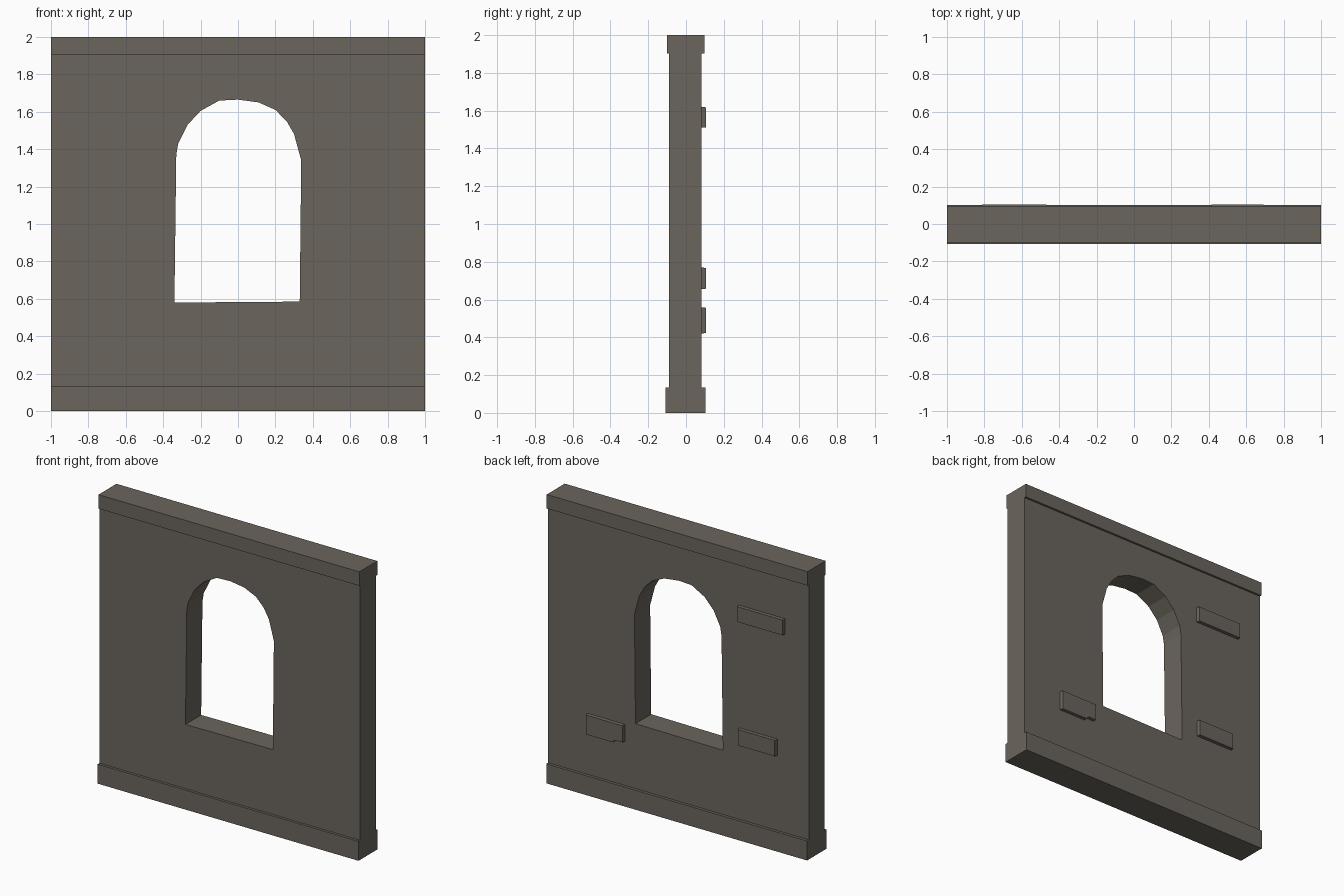
import bpy
import bmesh
from mathutils import Vector

cube = bpy.data.objects.get("Cube")
if cube:
    bpy.data.objects.remove(cube, do_unlink=True)

stone = bpy.data.materials.new("grey_brown_stone")
stone.use_nodes = True
COLOUR = (0.145, 0.128, 0.107, 1)
stone.diffuse_color = COLOUR
shader = next(n for n in stone.node_tree.nodes if n.type == 'BSDF_PRINCIPLED')
shader.inputs["Base Color"].default_value = COLOUR
shader.inputs["Roughness"].default_value = 0.9


def slab(name, loops, front, back, taper=1.0):
    """Extrude x-z outlines from front to back; later loops are holes."""
    bm = bmesh.new()
    cap_edges = {front: [], back: []}
    for loop in loops:
        centre = sum((Vector(p) for p in loop), Vector((0, 0))) / len(loop)
        rings = []
        for y, scale in ((front, 1.0), (back, taper)):
            pts = [centre + (Vector(p) - centre) * scale for p in loop]
            ring = [bm.verts.new((p.x, y, p.y)) for p in pts]
            cap_edges[y] += [bm.edges.new((ring[i - 1], ring[i]))
                             for i in range(len(ring))]
            rings.append(ring)
        a, b = rings
        for i in range(len(a)):
            bm.faces.new((a[i - 1], a[i], b[i], b[i - 1]))
    for edges in cap_edges.values():
        bmesh.ops.triangle_fill(bm, edges=edges, use_beauty=True, normal=(0, 1, 0))
    bmesh.ops.recalc_face_normals(bm, faces=bm.faces[:])
    mesh = bpy.data.meshes.new(name)
    bm.to_mesh(mesh)
    bm.free()
    mesh.materials.append(stone)
    obj = bpy.data.objects.new(name, mesh)
    bpy.context.collection.objects.link(obj)
    return obj


def rect(x0, x1, z0, z1):
    return [(x0, z0), (x1, z0), (x1, z1), (x0, z1)]


# Main panel with its slightly uneven arched opening
arch = [(-0.34, 0.58), (0.33, 0.585), (0.338, 1.34), (0.3, 1.48), (0.26, 1.55),
        (0.2, 1.61), (0.11, 1.65), (0, 1.665), (-0.1, 1.66), (-0.2, 1.605),
        (-0.27, 1.53), (-0.32, 1.43), (-0.33, 1.37)]
slab("wall_panel", [rect(-1, 1, 0.135, 1.903), arch], -0.09, 0.082)

# Projecting bands along the top and bottom
slab("top_band", [rect(-1, 1, 1.903, 2)], -0.1, 0.097)
slab("base_band", [rect(-1, 1, 0, 0.135)], -0.108, 0.102)

# Raised bricks on the back, one with a chipped corner
bricks = {
    "upper_right_brick": rect(-0.82, -0.46, 1.51, 1.62),
    "lower_right_brick": rect(-0.76, -0.465, 0.655, 0.77),
    "lower_left_brick": [(0.41, 0.44), (0.47, 0.44), (0.49, 0.42),
                         (0.7, 0.42), (0.7, 0.56), (0.41, 0.56)],
}
for name, outline in bricks.items():
    slab(name, [outline], 0.07, 0.105, taper=0.96)
